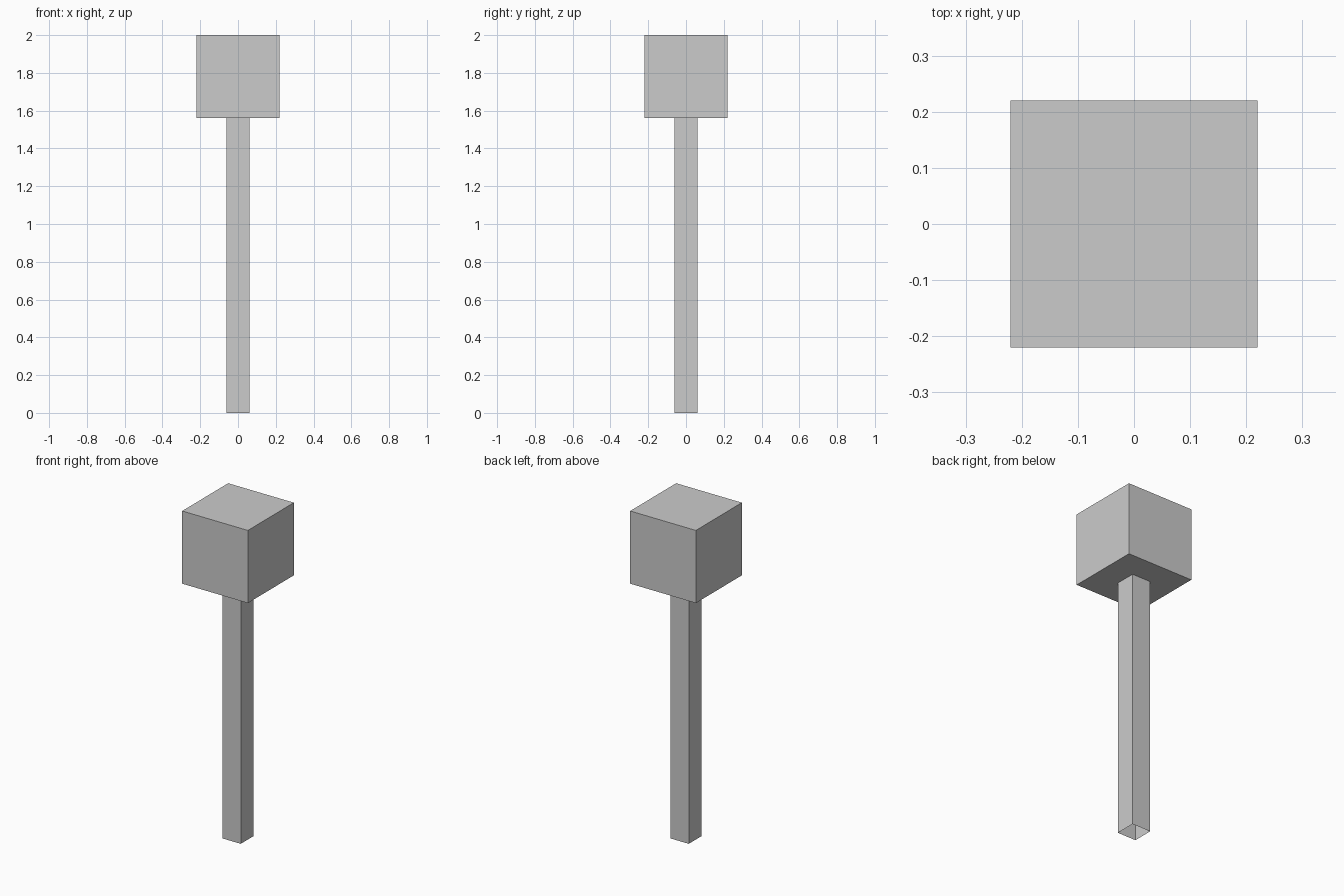
import bpy, bmesh
from mathutils import Matrix

if "Cube" in bpy.data.objects:
    bpy.data.objects.remove(bpy.data.objects["Cube"])


def box(name, half, z0, z1, open_ends=False):
    """Square box centred on the z axis, optionally without end caps."""
    bm = bmesh.new()
    bmesh.ops.create_cube(bm, size=1)
    bmesh.ops.transform(
        bm, verts=bm.verts,
        matrix=Matrix.Translation((0, 0, (z0 + z1) / 2))
        @ Matrix.Diagonal((2 * half, 2 * half, z1 - z0, 1)))
    if open_ends:
        caps = [f for f in bm.faces if abs(f.normal.z) > 0.9]
        bmesh.ops.delete(bm, geom=caps, context='FACES_ONLY')
    mesh = bpy.data.meshes.new(name)
    bm.to_mesh(mesh)
    bm.free()
    obj = bpy.data.objects.new(name, mesh)
    bpy.context.collection.objects.link(obj)
    return obj


# Thin-walled square handle, open at the bottom
box("handle", 0.062, 0.0, 1.56, open_ends=True)
# Cube head on top
box("head", 0.22, 1.56, 2.0)
